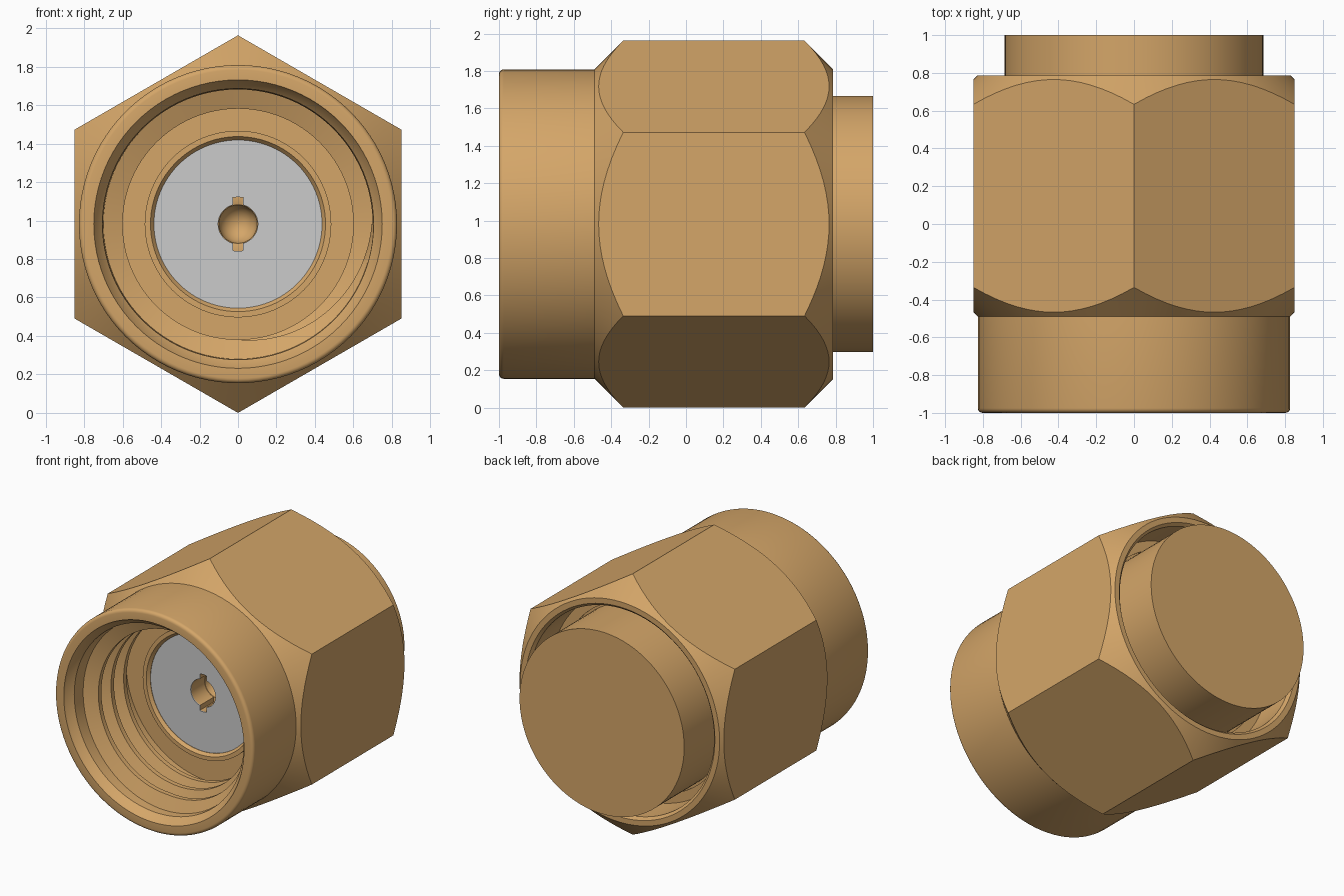
import bpy, bmesh, math

if "Cube" in bpy.data.objects:
    bpy.data.objects.remove(bpy.data.objects["Cube"])

N = 96                                   # segments around the axis (y)
HEX = 0.85                               # half the width across the flats
ZC = HEX / math.cos(math.pi / 6)         # axis height: the nut rests on a corner


def material(name, rgb):
    m = bpy.data.materials.new(name)
    m.diffuse_color = (*rgb, 1)
    m.use_nodes = True
    m.node_tree.nodes["Principled BSDF"].inputs["Base Color"].default_value = m.diffuse_color
    return m


def loft(name, rings, mat=None, closed=False):
    """Skin a list of equal-length point rings; cap the ends unless closed."""
    bm = bmesh.new()
    loops = [[bm.verts.new(p) for p in ring] for ring in rings]
    pairs = list(zip(loops, loops[1:]))
    if closed:
        pairs.append((loops[-1], loops[0]))
    else:
        bm.faces.new(loops[0])
        bm.faces.new(loops[-1])
    for a, b in pairs:
        n = len(a)
        for i in range(n):
            j = (i + 1) % n
            bm.faces.new((a[i], a[j], b[j], b[i]))
    bmesh.ops.recalc_face_normals(bm, faces=bm.faces)
    me = bpy.data.meshes.new(name)
    bm.to_mesh(me)
    bm.free()
    me.shade_smooth()
    me.set_sharp_from_angle(angle=math.radians(36))
    if mat:
        me.materials.append(mat)
    ob = bpy.data.objects.new(name, me)
    bpy.context.collection.objects.link(ob)
    return ob


def point(r, y, a):
    return (r * math.cos(a), y, ZC + r * math.sin(a))


def lathe(name, profile, mat=None, closed=False):
    """Rows are (radius, y), or a function of the angle that returns them."""
    rings = []
    for row in profile:
        ring = []
        for i in range(N):
            a = math.tau * i / N
            r, y = row(a) if callable(row) else row
            ring.append(point(r, y, a))
        rings.append(ring)
    return loft(name, rings, mat, closed)


def hex_radius(a):
    s = math.pi / 3
    return HEX / math.cos((a + s / 2) % s - s / 2)


def keyhole(y):
    """Round hole with a slot at the top and the bottom."""
    slot = math.cos(math.radians(12.5))
    return lambda a: (0.14 if abs(math.sin(a)) > slot else 0.103, y)


brass = material("brass", (0.66, 0.38, 0.14))

# Coupling nut: round sleeve, chamfered hexagon, rear recess and bore
arc = [k * math.pi / 8 for k in range(5)]
fillet = [(0.802 + 0.025 * math.sin(t), -0.975 - 0.025 * math.cos(t)) for t in arc]
lathe("coupling_nut", fillet + [
    (0.827, -0.49),
    lambda a: (hex_radius(a), -0.49 + hex_radius(a) - 0.827),
    lambda a: (hex_radius(a), 0.785 - (hex_radius(a) - 0.83)),
    (0.83, 0.785), (0.79, 0.785), (0.77, 0.765), (0.77, 0.5),
    (0.70, 0.5), (0.70, -0.85), (0.705, -0.94), (0.745, -0.985), (0.75, -1.0),
], brass, closed=True)

# Internal right-hand thread, fading in and out at its ends
PITCH, START, TURNS = 0.15, -0.86, 3.25
sections = []
steps = int(TURNS * N)
for k in range(steps + 1):
    turn = k / N
    y = START + PITCH * turn
    fade = min(1, turn / 0.25, (TURNS - turn) / 0.25)
    crest = 0.695 - 0.095 * fade
    a = -math.tau * turn
    sections.append([point(0.71, y - 0.06, a), point(crest, y - 0.018, a),
                     point(crest, y + 0.018, a), point(0.71, y + 0.06, a)])
loft("thread", sections, brass)

# Inner body: rear plug, flange and raised contact ring
lathe("inner_body", [
    (0.685, 1.0), (0.685, 0.49), (0.71, 0.49), (0.71, -0.33), (0.485, -0.33),
    (0.485, -0.44), (0.455, -0.44), (0.437, -0.418), (0.437, -0.1),
], brass)

# Grey insulator with a keyhole opening
lathe("insulator", [
    (0.437, -0.415), (0.437, -0.1), (0.3, -0.1), (0.3, -0.408),
    keyhole(-0.408), keyhole(-0.415),
], closed=True)

# Centre contact: slotted socket with a rounded bottom
dome = [math.radians(d) for d in range(0, 86, 17)]
lathe("centre_contact", [
    (0.3, -0.1), (0.3, -0.408), keyhole(-0.408), keyhole(-0.25), (0.102, -0.25),
] + [(0.1 * math.cos(t), -0.249 + 0.1 * math.sin(t)) for t in dome], brass)
